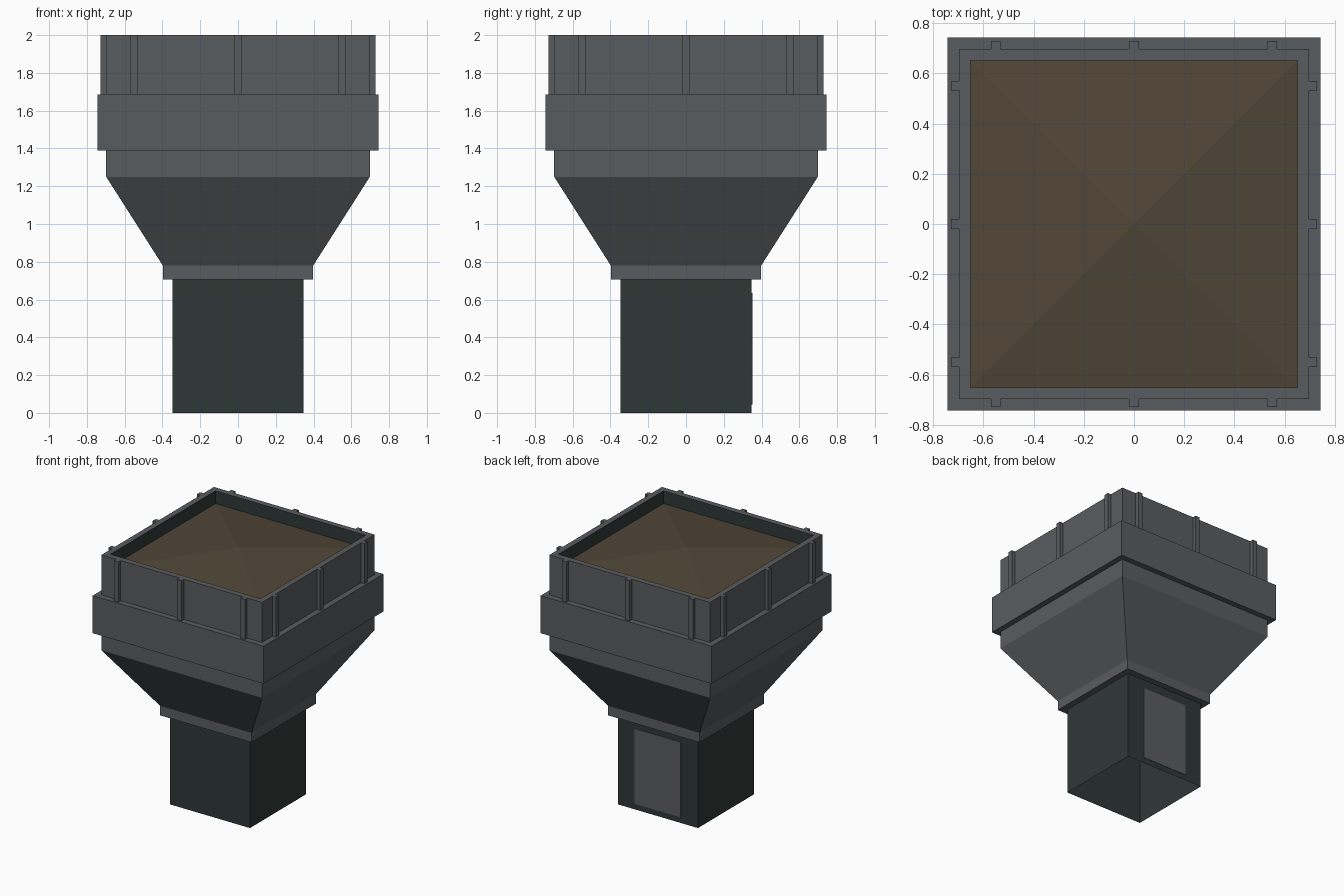
import bpy, bmesh

if "Cube" in bpy.data.objects:
    bpy.data.objects.remove(bpy.data.objects["Cube"])


def material(name, rgb):
    """Make a flat material from an sRGB colour."""
    m = bpy.data.materials.new(name)
    lin = [((c / 255 + 0.055) / 1.055) ** 2.4 for c in rgb]
    m.diffuse_color = (*lin, 1)
    m.use_nodes = True
    m.node_tree.nodes["Principled BSDF"].inputs["Base Color"].default_value = m.diffuse_color
    return m


GREY = material("grey metal", (89, 92, 95))
GREEN = material("dark green", (47, 56, 55))
BROWN = material("brown soil", (81, 70, 55))


def finish(name, bm, mat):
    mesh = bpy.data.meshes.new(name)
    bm.to_mesh(mesh)
    bm.free()
    mesh.materials.append(mat)
    ob = bpy.data.objects.new(name, mesh)
    bpy.context.collection.objects.link(ob)
    return ob


def square_loft(name, profile, mat):
    """Sweep a (half width, height) profile round a square; half width 0 is a point."""
    bm = bmesh.new()
    rings = []
    for h, z in profile:
        if h == 0:
            rings.append([bm.verts.new((0, 0, z))] * 4)
        else:
            rings.append([bm.verts.new((sx * h, sy * h, z))
                          for sx, sy in ((-1, -1), (1, -1), (1, 1), (-1, 1))])
    for a, b in zip(rings, rings[1:]):
        for i in range(4):
            j = (i + 1) % 4
            bm.faces.new(list(dict.fromkeys((a[i], a[j], b[j], b[i]))))
    return finish(name, bm, mat)


def box(bm, x0, x1, y0, y1, z0, z1):
    cube = bmesh.ops.create_cube(bm, size=1)
    for v in cube["verts"]:
        v.co = (x1 if v.co.x > 0 else x0,
                y1 if v.co.y > 0 else y0,
                z1 if v.co.z > 0 else z0)


POST, COLLAR, WALL, BAND, INNER = 0.348, 0.398, 0.698, 0.743, 0.652

# Post, open at the bottom
square_loft("post", [(POST, 0), (POST, 0.705)], GREEN)

# Collar, funnel and planter walls
square_loft("collar", [(0, 0.705), (COLLAR, 0.705), (COLLAR, 0.78)], GREY)
square_loft("funnel", [(COLLAR, 0.78), (WALL, 1.25)], GREY)
square_loft("neck", [(WALL, 1.25), (WALL, 1.39)], GREY)
square_loft("band", [(WALL, 1.39), (BAND, 1.39), (BAND, 1.685), (WALL, 1.685)], GREY)
square_loft("rim_wall", [(WALL, 1.685), (WALL, 2), (INNER, 2)], GREY)
square_loft("inner_lining", [(INNER, 2), (INNER, 1.9)], GREEN)

# Shallow mound of soil
square_loft("soil", [(INNER, 1.9), (0, 1.98)], BROWN)

# Three ribs on each side of the rim
bm = bmesh.new()
for c in (-0.55, 0, 0.55):
    for s in (-1, 1):
        lo, hi = sorted((s * WALL, s * 0.728))
        box(bm, c - 0.019, c + 0.019, lo, hi, 1.685, 2)
        box(bm, lo, hi, c - 0.019, c + 0.019, 1.685, 2)
finish("rim_ribs", bm, GREY)

# Access panel on the back of the post
bm = bmesh.new()
box(bm, -0.2, 0.2, POST, POST + 0.003, 0.045, 0.635)
finish("back_panel", bm, GREY)
